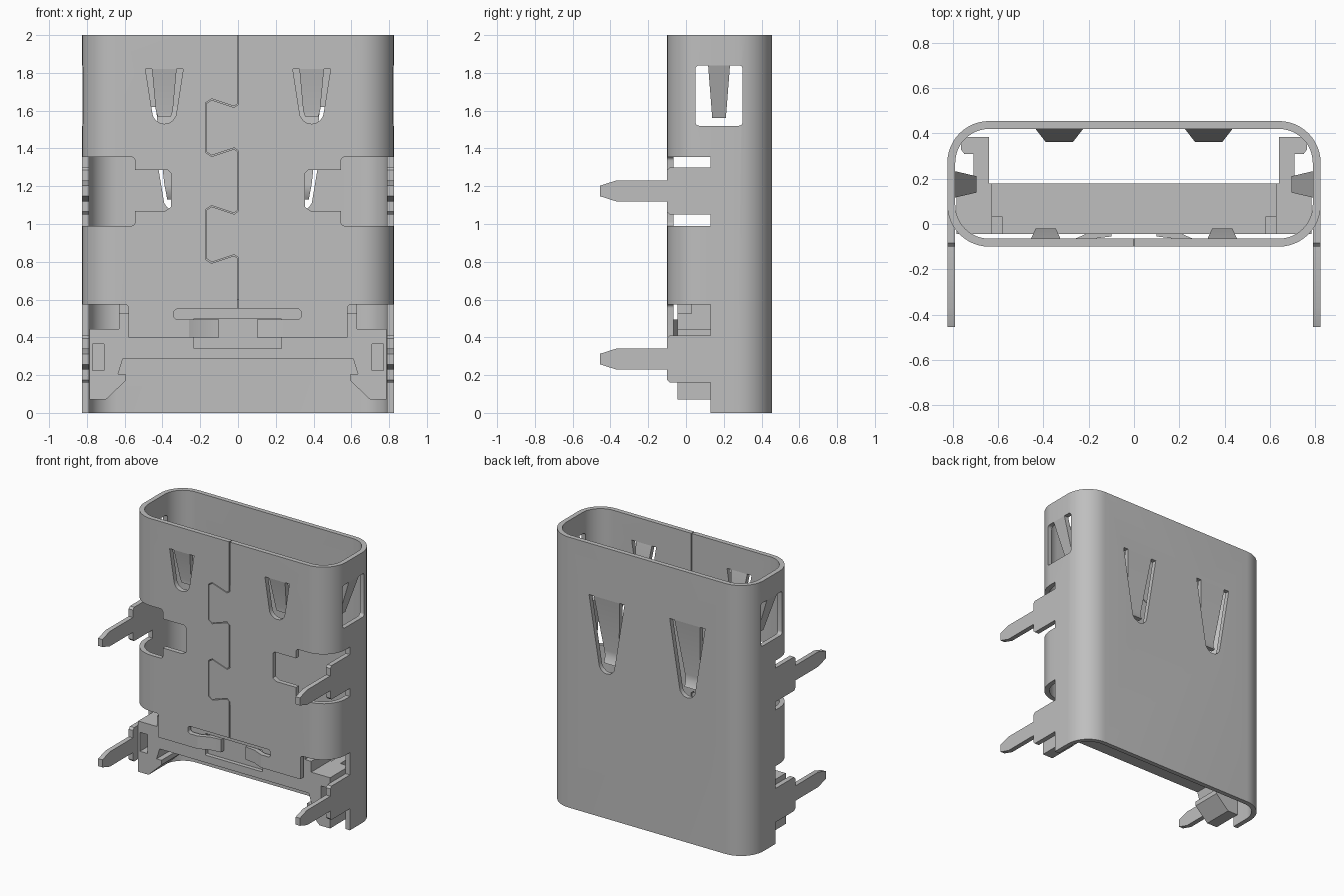
import bpy, bmesh, math
from mathutils import Vector

if "Cube" in bpy.data.objects:
    bpy.data.objects.remove(bpy.data.objects["Cube"])

T = 0.035                                   # sheet thickness
XO, Y0, Y1, R = 0.825, -0.10, 0.455, 0.185  # shell outline and corner radius

steel = bpy.data.materials.new("plain_grey")
steel.diffuse_color = (0.52, 0.52, 0.52, 1)
steel.use_nodes = True
steel.node_tree.nodes["Principled BSDF"].inputs["Base Color"].default_value = steel.diffuse_color


def finish(bm, name):
    bmesh.ops.recalc_face_normals(bm, faces=bm.faces[:])
    me = bpy.data.meshes.new(name)
    bm.to_mesh(me)
    bm.free()
    ob = bpy.data.objects.new(name, me)
    me.materials.append(steel)
    bpy.context.collection.objects.link(ob)
    return ob


def prism(name, pts, axis, a, b):
    """Extrude a 2D outline along an axis: 'x' takes (y,z), 'y' takes (x,z), 'z' takes (x,y)."""
    def p(u, v, w):
        return {'x': (w, u, v), 'y': (u, w, v), 'z': (u, v, w)}[axis]
    bm = bmesh.new()
    lo = [bm.verts.new(p(u, v, a)) for u, v in pts]
    hi = [bm.verts.new(p(u, v, b)) for u, v in pts]
    n = len(pts)
    bm.faces.new(lo)
    bm.faces.new(hi)
    for i in range(n):
        j = (i + 1) % n
        bm.faces.new((lo[i], lo[j], hi[j], hi[i]))
    return finish(bm, name)


def rounded(x0, y0, x1, y1, r, n=5):
    pts = []
    for k, (cx, cy) in enumerate(((x1-r, y1-r), (x0+r, y1-r), (x0+r, y0+r), (x1-r, y0+r))):
        for i in range(n + 1):
            t = math.pi / 2 * (k + i / n)
            pts.append((cx + r * math.cos(t), cy + r * math.sin(t)))
    return pts


def cut(ob, cutter):
    m = ob.modifiers.new("cut", 'BOOLEAN')
    m.operation, m.solver, m.object = 'DIFFERENCE', 'EXACT', cutter
    bpy.ops.object.select_all(action='DESELECT')
    bpy.context.view_layer.objects.active = ob
    ob.select_set(True)
    bpy.ops.object.modifier_apply(modifier=m.name)
    bpy.data.objects.remove(cutter)


def tongue(name, stations, place):
    """Bent strip: stations are (height, half width, inward offset)."""
    bm = bmesh.new()
    rings = []
    for z, h, d in stations:
        rings.append([bm.verts.new(place(u, z, e))
                      for u, e in ((-h, d), (h, d), (h, d + T), (-h, d + T))])
    for a, b in zip(rings, rings[1:]):
        for i in range(4):
            j = (i + 1) % 4
            bm.faces.new((a[i], a[j], b[j], b[i]))
    bm.faces.new(rings[0])
    bm.faces.new(rings[-1])
    return finish(bm, name)


def u_shape(cx, top, bottom, ht, hb):
    """Tapered slot with a rounded lower end."""
    pts = [(cx + ht, top), (cx - ht, top)]
    for i in range(9):
        t = math.pi * (1 + i / 8)
        pts.append((cx + hb * math.cos(t), bottom + hb + hb * math.sin(t)))
    return pts


# Shell: a tall tube with rounded corners
shell = prism("shell", rounded(-XO, Y0, XO, Y1, R, 12), 'z', 0, 2)
cut(shell, prism("bore", rounded(-XO + T, Y0 + T, XO - T, Y1 - T, R - T, 12), 'z', -0.1, 2.1))

# Lower front opening, small skirt slot and gap between the bent arms
cut(shell, prism("c", rounded(-0.9, -0.2, 0.9, 0.13, 0.01), 'z', -0.1, 0.40))
cut(shell, prism("c", rounded(-0.34, 0.495, 0.335, 0.55, 0.02), 'y', -0.2, 0))
cut(shell, prism("c", rounded(-0.26, 0.35, 0.26, 0.52, 0.01), 'y', -0.2, 0))

for s in (-1, 1):
    # Corner openings around the mounting tabs
    cut(shell, prism("c", rounded(min(s*0.58, s), 0.3, max(s*0.58, s), 0.575, 0.02), 'y', -0.2, 0.13))
    cut(shell, prism("c", rounded(min(s*0.545, s), 0.99, max(s*0.545, s), 1.355, 0.02), 'y', -0.2, 0.13))
    cut(shell, prism("c", [(s*0.6, 1.07), (s*0.385, 1.07), (s*0.355, 1.09),
                           (s*0.355, 1.27), (s*0.37, 1.285), (s*0.6, 1.285)], 'y', -0.2, 0.0))
    # Spring slots in front, back and side walls
    cut(shell, prism("c", u_shape(s*0.39, 1.82, 1.53, 0.10, 0.065), 'y', -0.2, 0))
    cut(shell, prism("c", u_shape(s*0.33, 1.62, 1.07, 0.145, 0.065), 'y', 0.35, 0.6))
    cut(shell, prism("c", rounded(0.05, 1.52, 0.30, 1.84, 0.02), 'x', s*0.7, s*0.9))

# Dovetail seam: a hairline gap down the front
path = [(0, 2.05)]
for z in (1.36, 0.795):
    path += [(0, z+0.275), (-0.02, z+0.26), (-0.14, z+0.30), (-0.17, z+0.28),
             (-0.17, z+0.02), (-0.14, z), (-0.02, z+0.04), (0, z+0.025)]
path.append((0, 0.52))
left, right = [], []
for i, p in enumerate(path):
    p = Vector(p)
    d0 = (p - Vector(path[i-1])).normalized() if i else None
    d1 = (Vector(path[i+1]) - p).normalized() if i < len(path) - 1 else None
    d = ((d0 or d1) + (d1 or d0)).normalized()
    nrm = Vector((-d.y, d.x)) * 0.003
    left.append(tuple(p + nrm))
    right.append(tuple(p - nrm))
cut(shell, prism("c", left + right[::-1], 'y', -0.2, 0))

# Springs, bent arms and solder tabs on both sides
TAB = [(0.13, 1.05), (-0.085, 1.05), (-0.10, 1.065), (-0.10, 1.12), (-0.37, 1.12),
       (-0.455, 1.147), (-0.455, 1.203), (-0.37, 1.23), (-0.10, 1.23),
       (-0.10, 1.285), (-0.085, 1.30), (0.13, 1.30)]
for s, side in ((-1, "left"), (1, "right")):
    tongue(f"front_spring_{side}", [(1.82, 0.065, 0), (1.60, 0.045, 0.045), (1.57, 0.035, 0.045)],
           lambda u, z, d: (s*0.39 + u, Y0 + d, z))
    tongue(f"back_spring_{side}", [(1.62, 0.105, 0), (1.21, 0.06, 0.058), (1.17, 0.052, 0.055),
                                   (1.13, 0.045, 0.03)],
           lambda u, z, d: (s*0.33 + u, Y1 - d, z))
    tongue(f"side_spring_{side}", [(1.84, 0.058, 0), (1.56, 0.036, 0.095)],
           lambda u, z, d: (s*(XO - d), 0.175 + u, z))
    tongue(f"skirt_arm_{side}", [(0.26, 0.0475, 0), (0.18, 0.0475, 0.035), (0.10, 0.0475, 0.045)],
           lambda u, z, d: (s*z, Y0 + d, 0.4475 + u))
    for dz, level in ((0, "upper"), (-0.89, "lower")):
        prism(f"{level}_tab_{side}", [(y, z + dz) for y, z in TAB], 'x', s*(XO - T), s*XO)

# Insulator block inside the base, with corner feet
half = [(0.61, 0.285), (0.635, 0.205), (0.595, 0.205), (0.595, 0.17), (0.70, 0.07),
        (0.785, 0.07), (0.785, 0.445), (0.63, 0.445), (0.63, 0.60)]
block = prism("insulator", half + [(-x, z) for x, z in reversed(half)], 'y', -0.045, 0.18)
cut(block, prism("c", rounded(-0.235, 0.34, 0.23, 0.50, 0.005), 'y', -0.2, -0.015))
for s, side in ((-1, "left"), (1, "right")):
    cut(block, prism("c", [(s*0.71, 0.225), (s*0.77, 0.225), (s*0.77, 0.365), (s*0.71, 0.365)],
                     'y', -0.2, 0.08))
    cut(block, prism("c", [(s*0.58, 0.525), (s*0.7, 0.525), (s*0.7, 0.7), (s*0.58, 0.7)],
                     'y', -0.2, 0.03))
    prism(f"insulator_hook_{side}", [(s*0.64, 0.18), (s*0.71, 0.18), (s*0.71, 0.31), (s*0.75, 0.31),
                                     (s*0.765, 0.33), (s*0.765, 0.365), (s*0.75, 0.385),
                                     (s*0.64, 0.385)], 'z', 0.20, 0.445)

# Smooth the rounded corners, keep the cut edges crisp
bpy.ops.object.select_all(action='DESELECT')
for ob in bpy.context.scene.objects:
    ob.select_set(True)
bpy.context.view_layer.objects.active = shell
bpy.ops.object.shade_smooth_by_angle(angle=math.radians(30))
